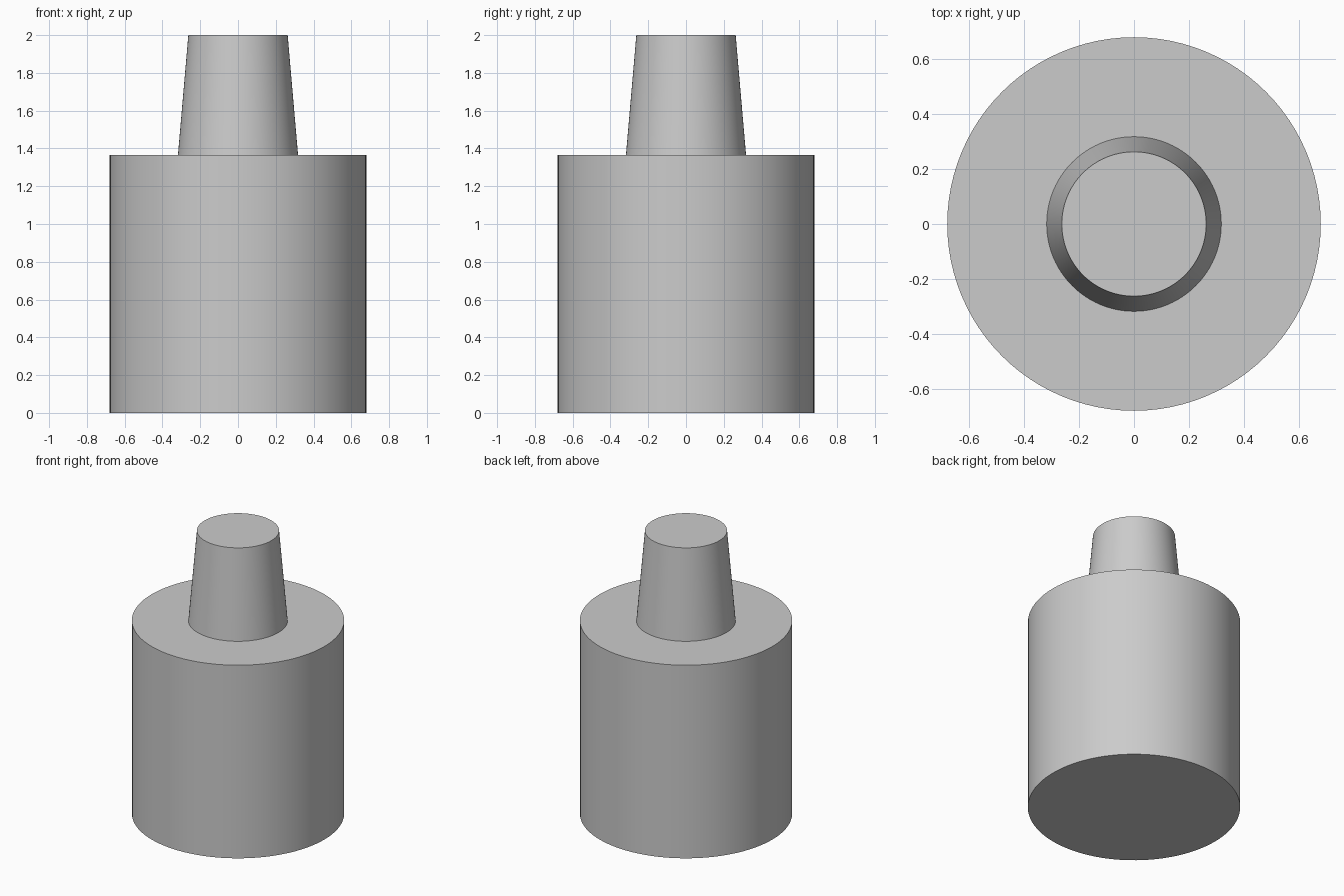
import bpy

cube = bpy.data.objects.get("Cube")
if cube:
    bpy.data.objects.remove(cube, do_unlink=True)

grey = bpy.data.materials.new("plain grey")
grey.use_nodes = True
colour = (0.6, 0.6, 0.6, 1)
grey.diffuse_color = colour
grey.node_tree.nodes["Principled BSDF"].inputs["Base Color"].default_value = colour


def add_round(name, bottom_radius, top_radius, bottom, top):
    """Upright round solid between two heights, smooth around its side."""
    bpy.ops.mesh.primitive_cone_add(
        vertices=96, radius1=bottom_radius, radius2=top_radius,
        depth=top - bottom, location=(0, 0, (bottom + top) / 2))
    part = bpy.context.object
    part.name = name
    part.data.materials.append(grey)
    bpy.ops.object.shade_smooth_by_angle()
    return part


# Wide straight body
body = add_round("body", 0.68, 0.68, 0, 1.365)

# Narrow tapered neck standing on the body
neck = add_round("neck", 0.318, 0.263, 1.365, 2)
